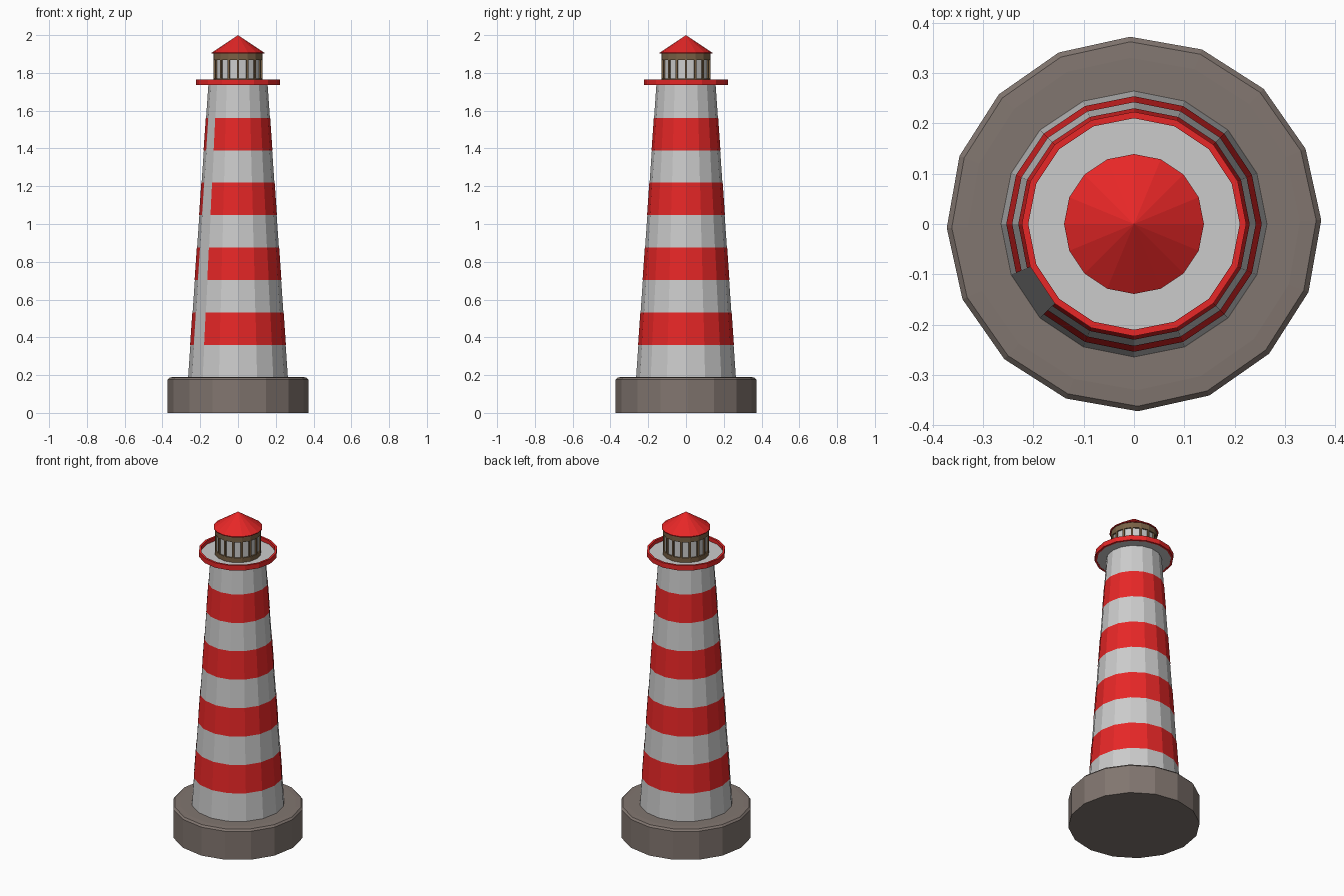
import bpy, bmesh
from math import sin, cos, tau, radians

if "Cube" in bpy.data.objects:
    bpy.data.objects.remove(bpy.data.objects["Cube"])

N = 16  # sides of every round part


def material(name, rgb):
    m = bpy.data.materials.new(name)
    m.diffuse_color = (*rgb, 1)
    m.use_nodes = True
    m.node_tree.nodes["Principled BSDF"].inputs["Base Color"].default_value = m.diffuse_color
    return m


RED = material("red paint", (0.8, 0.02, 0.02))
STONE = material("stone", (0.22, 0.18, 0.16))
BRONZE = material("bronze", (0.19, 0.12, 0.06))


def finish(name, bm, mat):
    me = bpy.data.meshes.new(name)
    bm.to_mesh(me)
    bm.free()
    if mat:
        me.materials.append(mat)
    ob = bpy.data.objects.new(name, me)
    bpy.context.collection.objects.link(ob)
    return ob


def lathe(name, profile, mat=None, turn=0.0, closed=False, skip=()):
    """Revolve (radius, z) points listed bottom to top on the outside."""
    bm = bmesh.new()
    rings = []
    for r, z in profile:
        if r == 0:
            rings.append([bm.verts.new((0, 0, z))] * N)
        else:
            rings.append([bm.verts.new((r * cos(tau * i / N + turn),
                                        r * sin(tau * i / N + turn), z)) for i in range(N)])
    pairs = list(zip(rings, rings[1:]))
    if closed:
        pairs.append((rings[-1], rings[0]))
    for a, b in pairs:
        for i in range(N):
            if i in skip:
                continue
            j = (i + 1) % N
            corners = list(dict.fromkeys((a[i], a[j], b[j], b[i])))
            bm.faces.new(corners)
    return finish(name, bm, mat)


def tower_radius(z):
    return 0.264 + (0.157 - 0.264) * (z - 0.19) / (1.735 - 0.19)


# Stone plinth with a softened top edge
lathe("plinth", [(0, 0), (0.372, 0), (0.372, 0.177), (0.362, 0.188),
                 (0.33, 0.19), (0, 0.19)], STONE, radians(1.2))

# Tapered tower
lathe("tower", [(tower_radius(0.18), 0.18), (tower_radius(1.735), 1.735), (0, 1.735)])

# Painted bands, each leaving one side of the tower bare
for k in range(4):
    z0 = 0.36 + 0.3433 * k
    z1 = z0 + 0.172
    lathe(f"red_band_{k + 1}", [(tower_radius(z0) + 0.0015, z0),
                                (tower_radius(z1) + 0.0015, z1)], RED, skip=(9,))

# Gallery floor and raised rim
lathe("gallery_floor", [(0, 1.736), (0.212, 1.736), (0.212, 1.742), (0, 1.742)])
lathe("gallery_rim", [(0.21, 1.735), (0.223, 1.735), (0.223, 1.765), (0.21, 1.765)],
      RED, closed=True)

# Lantern room: glazing between two rings
lathe("lantern_glass", [(0.123, 1.742), (0.123, 1.9)])
lathe("lantern_sill", [(0.12, 1.742), (0.131, 1.742), (0.131, 1.77), (0.12, 1.77)],
      BRONZE, closed=True)
lathe("lantern_head", [(0.12, 1.868), (0.131, 1.868), (0.131, 1.904), (0.12, 1.904)],
      BRONZE, closed=True)

# Glazing bars at each corner
bm = bmesh.new()
for i in range(N):
    a = tau * i / N
    made = bmesh.ops.create_cube(bm, size=1)["verts"]
    for v in made:
        x, y, z = 0.125 + v.co.x * 0.011, v.co.y * 0.012, 1.819 + v.co.z * 0.104
        v.co = (x * cos(a) - y * sin(a), x * sin(a) + y * cos(a), z)
finish("glazing_bars", bm, BRONZE)

# Conical roof
lathe("roof", [(0, 1.902), (0.139, 1.902), (0.139, 1.907), (0, 2.0)], RED)
